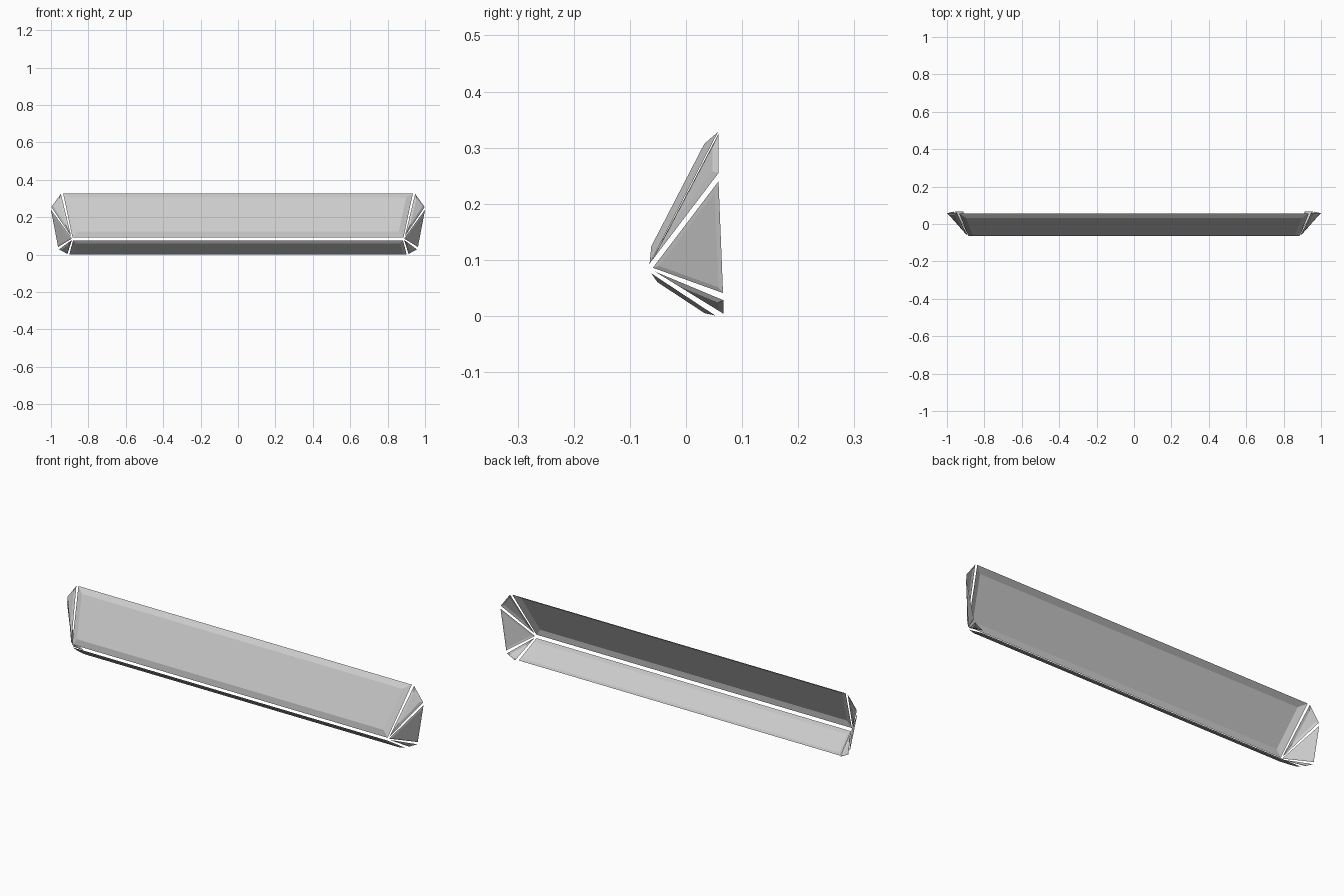
import bpy, bmesh
from mathutils import Vector

if "Cube" in bpy.data.objects:
    bpy.data.objects.remove(bpy.data.objects["Cube"])

INSIDE = Vector((0, 0.1, 0.13))  # point behind every panel, used to aim normals outward


def panel(name, corners, inset, push):
    """Open sheet with a chamfered border: the middle is inset and pushed outward."""
    bm = bmesh.new()
    face = bm.faces.new([bm.verts.new(c) for c in corners])
    bm.normal_update()
    if face.normal.dot(face.calc_center_median() - INSIDE) < 0:
        face.normal_flip()
    bm.normal_update()
    bmesh.ops.inset_individual(bm, faces=[face], thickness=inset, depth=push,
                               use_even_offset=True)
    mesh = bpy.data.meshes.new(name)
    bm.to_mesh(mesh)
    bm.free()
    bpy.context.collection.objects.link(bpy.data.objects.new(name, mesh))


def long_panel(name, low, high, inset, push):
    (x0, y0, z0), (x1, y1, z1) = low, high
    panel(name, [(-x0, y0, z0), (x0, y0, z0), (x1, y1, z1), (-x1, y1, z1)], inset, push)


# Long upper and lower panels
long_panel("upper_panel", (0.885, -0.065, 0.092), (0.935, 0.057, 0.328), 0.03, 0.012)
long_panel("lower_panel", (0.882, -0.062, 0.076), (0.902, 0.052, 0.001), 0.018, 0.007)

# Mirrored end facets
for side, s in (("left", -1), ("right", 1)):
    panel(side + "_upper_corner",
          [(s * 0.892, -0.062, 0.097), (s * 0.998, 0.058, 0.255), (s * 0.947, 0.058, 0.325)],
          0.012, 0.005)
    panel(side + "_end_panel",
          [(s * 0.888, -0.059, 0.086), (s * 1.0, 0.058, 0.24), (s * 0.962, 0.066, 0.041)],
          0.008, 0.002)
    panel(side + "_lower_corner",
          [(s * 0.888, -0.055, 0.079), (s * 0.957, 0.067, 0.028), (s * 0.912, 0.067, 0.004)],
          0.009, 0.004)
